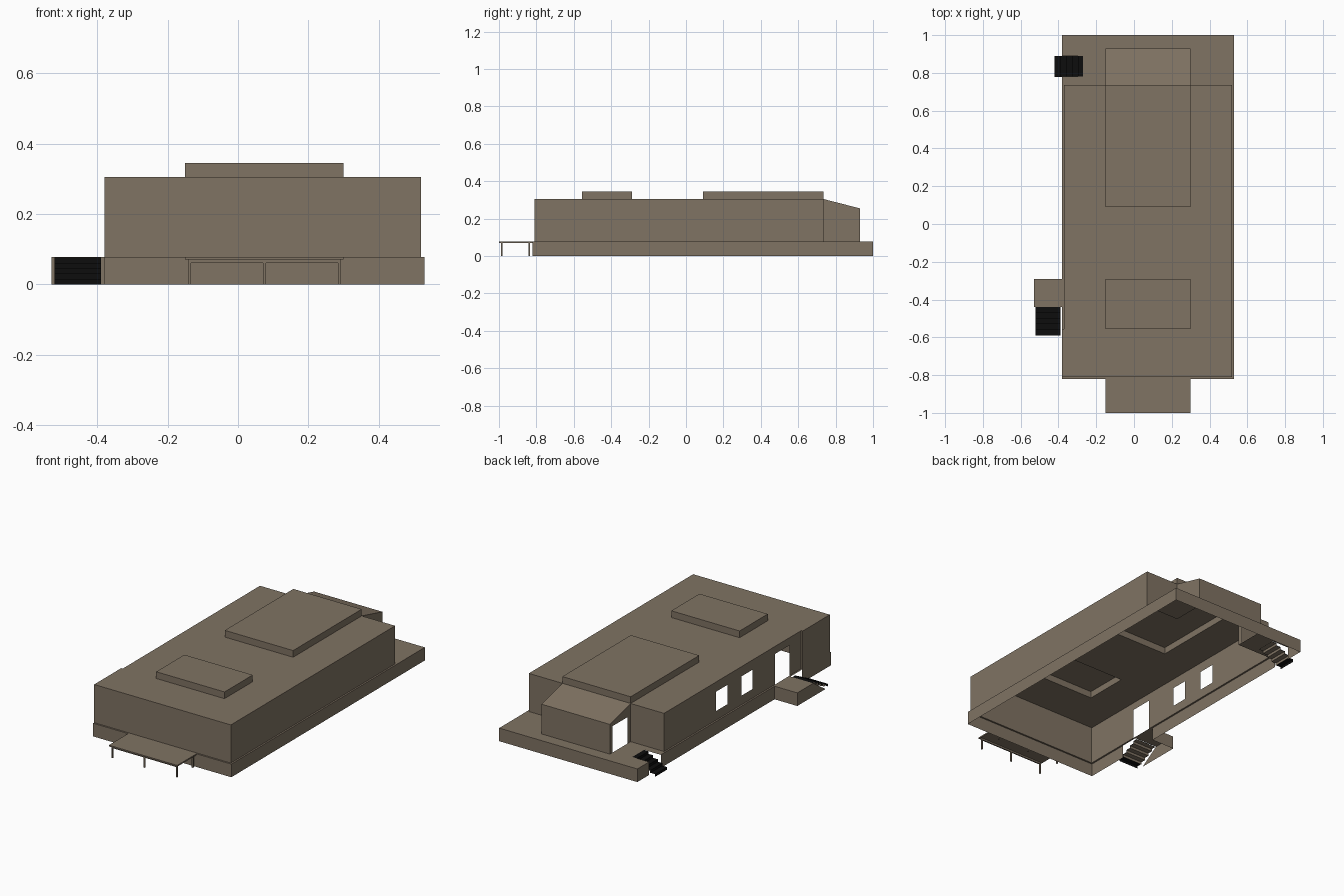
import bpy, bmesh
from mathutils import Vector

if "Cube" in bpy.data.objects:
    bpy.data.objects.remove(bpy.data.objects["Cube"])


def material(name, rgb):
    m = bpy.data.materials.new(name)
    m.diffuse_color = (*rgb, 1)
    m.use_nodes = True
    m.node_tree.nodes["Principled BSDF"].inputs["Base Color"].default_value = m.diffuse_color
    return m


TAN = material("warm grey brown", (0.215, 0.172, 0.125))
BLACK = material("black", (0.004, 0.004, 0.004))


def add(name, bm, mat):
    me = bpy.data.meshes.new(name)
    bmesh.ops.remove_doubles(bm, verts=bm.verts, dist=1e-5)
    bm.to_mesh(me)
    bm.free()
    me.materials.append(mat)
    ob = bpy.data.objects.new(name, me)
    bpy.context.collection.objects.link(ob)
    return ob


def poly(bm, pts, outward):
    """One face whose normal points along outward."""
    f = bm.faces.new([bm.verts.new(p) for p in pts])
    f.normal_update()
    if f.normal.dot(Vector(outward)) < 0:
        f.normal_flip()


def sheet(bm, axis, at, u, v, side, holes=()):
    """Flat axis-aligned rectangle with rectangular holes (u0, u1, v0, v1)."""
    us = sorted({*u, *(h[i] for h in holes for i in (0, 1))})
    vs = sorted({*v, *(h[i] for h in holes for i in (2, 3))})
    normal = [0, 0, 0]
    normal[axis] = side
    for a, b in zip(us, us[1:]):
        for c, d in zip(vs, vs[1:]):
            mu, mv = (a + b) / 2, (c + d) / 2
            if any(h[0] < mu < h[1] and h[2] < mv < h[3] for h in holes):
                continue
            pts = []
            for p in ((a, c), (b, c), (b, d), (a, d)):
                q = list(p)
                q.insert(axis, at)
                pts.append(q)
            poly(bm, pts, normal)


def sides(bm, x, y, z):
    """Four upright faces."""
    for i in (0, 1):
        sheet(bm, 0, x[i], y, z, 2 * i - 1)
        sheet(bm, 1, y[i], x, z, 2 * i - 1)


def box(name, x, y, z, mat=TAN):
    bm = bmesh.new()
    sides(bm, x, y, z)
    for i in (0, 1):
        sheet(bm, 2, z[i], x, y, 2 * i - 1)
    return add(name, bm, mat)


BX, BY, BZ = (-0.38, 0.53), (-0.82, 1.0), (0, 0.078)
WX, WY, WZ = (-0.37, 0.52), (-0.81, 0.735), (0.078, 0.305)
CX = (-0.15, 0.30)          # shared width of roof boxes, lean-to and deck
LEAN_Y = 0.93

# Hollow base: skirt with stair openings, top ledge and rear terrace
bm = bmesh.new()
sheet(bm, 0, BX[0], BY, BZ, -1, [(-0.55, -0.29, *BZ), (0.78, 0.89, *BZ)])
sheet(bm, 0, BX[1], BY, BZ, 1)
sheet(bm, 1, BY[0], BX, BZ, -1)
sheet(bm, 1, BY[1], BX, BZ, 1)
sheet(bm, 2, BZ[1], BX, BY, 1,
      [(*WX, *WY), (*CX, WY[1], LEAN_Y), (BX[0], -0.27, 0.78, 0.89)])
add("base_skirt", bm, TAN)

# Walls, with windows and a side door on the left
bm = bmesh.new()
sheet(bm, 0, WX[0], WY, WZ, -1, [(0.14, 0.245, 0.132, 0.247),
                                 (-0.095, 0.005, 0.132, 0.247),
                                 (-0.445, -0.31, 0.078, 0.26)])
sheet(bm, 0, WX[1], WY, WZ, 1)
sheet(bm, 1, WY[0], WX, WZ, -1)
sheet(bm, 1, WY[1], WX, WZ, 1, [(*CX, *WZ)])
add("walls", bm, TAN)
box("left_wall_panel", (-0.38, -0.37), (-0.81, -0.555), (0.078, 0.305))

# Roof with two raised hollow boxes
boxes = [(-0.555, -0.29), (0.09, WY[1])]
bm = bmesh.new()
sheet(bm, 2, WZ[1], WX, WY, 1, [(*CX, *b) for b in boxes])
for b in boxes:
    sides(bm, CX, b, (0.305, 0.345))
    sheet(bm, 2, 0.345, CX, b, 1)
add("roof", bm, TAN)

# Rear lean-to with sloping roof and a door on its left
bm = bmesh.new()
y0, y1, zt, ze, zb, zd = WY[1], LEAN_Y, 0.305, 0.255, 0.078, 0.235
poly(bm, [(CX[0], y0, zt), (CX[1], y0, zt), (CX[1], y1, ze), (CX[0], y1, ze)], (0, 0, 1))
sheet(bm, 1, y1, CX, (zb, ze), 1)
for x, s, holes in ((CX[0], -1, [(0.765, 0.905, zb, zd)]), (CX[1], 1, [])):
    sheet(bm, 0, x, (y0, y1), (zb, zd), s, holes)
    poly(bm, [(x, y0, zd), (x, y1, zd), (x, y1, ze), (x, y0, zt)], (s, 0, 0))
add("lean_to", bm, TAN)

# Side porch platform with a skirt that slopes down beside the stairs
bm = bmesh.new()
sheet(bm, 2, 0.078, (-0.53, -0.38), (-0.44, -0.29), 1)
sheet(bm, 1, -0.29, (-0.53, -0.38), BZ, 1)
poly(bm, [(-0.53, -0.29, 0), (-0.53, -0.29, 0.078), (-0.53, -0.44, 0.078),
          (-0.53, -0.555, 0)], (-1, 0, 0))
add("porch_platform", bm, TAN)


def stairs(name, start, end, across, axis, n=5):
    """Black stepped covering over a brown stepped underside."""
    for part, mat, drop, count in (("treads", BLACK, 0, n),
                                   ("underside", TAN, 0.004, n - 1)):
        bm = bmesh.new()
        run, rise = (end - start) / n, 0.076 / n
        sgn = 1 if run > 0 else -1

        def pt(a, c, z):
            return (a, c, z) if axis == 0 else (c, a, z)
        for i in range(count):
            a, b = start + i * run, start + (i + 1) * run
            a, b = a - sgn * drop, b - sgn * drop
            z, zl = 0.076 - i * rise - drop, 0.076 - (i + 1) * rise - drop
            c, d = across
            poly(bm, [pt(a, c, z), pt(b, c, z), pt(b, d, z), pt(a, d, z)], (0, 0, 1))
            poly(bm, [pt(b, c, z), pt(b, d, z), pt(b, d, max(zl, 0)), pt(b, c, max(zl, 0))],
                 pt(sgn, 0, 0))
        add(name + "_" + part, bm, mat)


stairs("porch_stairs", -0.44, -0.59, (-0.522, -0.39), 1)
stairs("terrace_stairs", -0.267, -0.42, (0.778, 0.89), 0)

# Front deck: boards, edge beams and thin legs
box("deck_boards", CX, (-1.0, -0.82), (0.07, 0.078))
for i, y in enumerate((-0.985, -0.837)):
    box(f"deck_beam_{i}", (-0.142, 0.292), (y - 0.004, y + 0.004), (0.06, 0.07))
    for j, x in enumerate((-0.138, 0.075, 0.288)):
        box(f"deck_leg_{i}_{j}", (x - 0.004, x + 0.004), (y - 0.004, y + 0.004), (0, 0.06))
